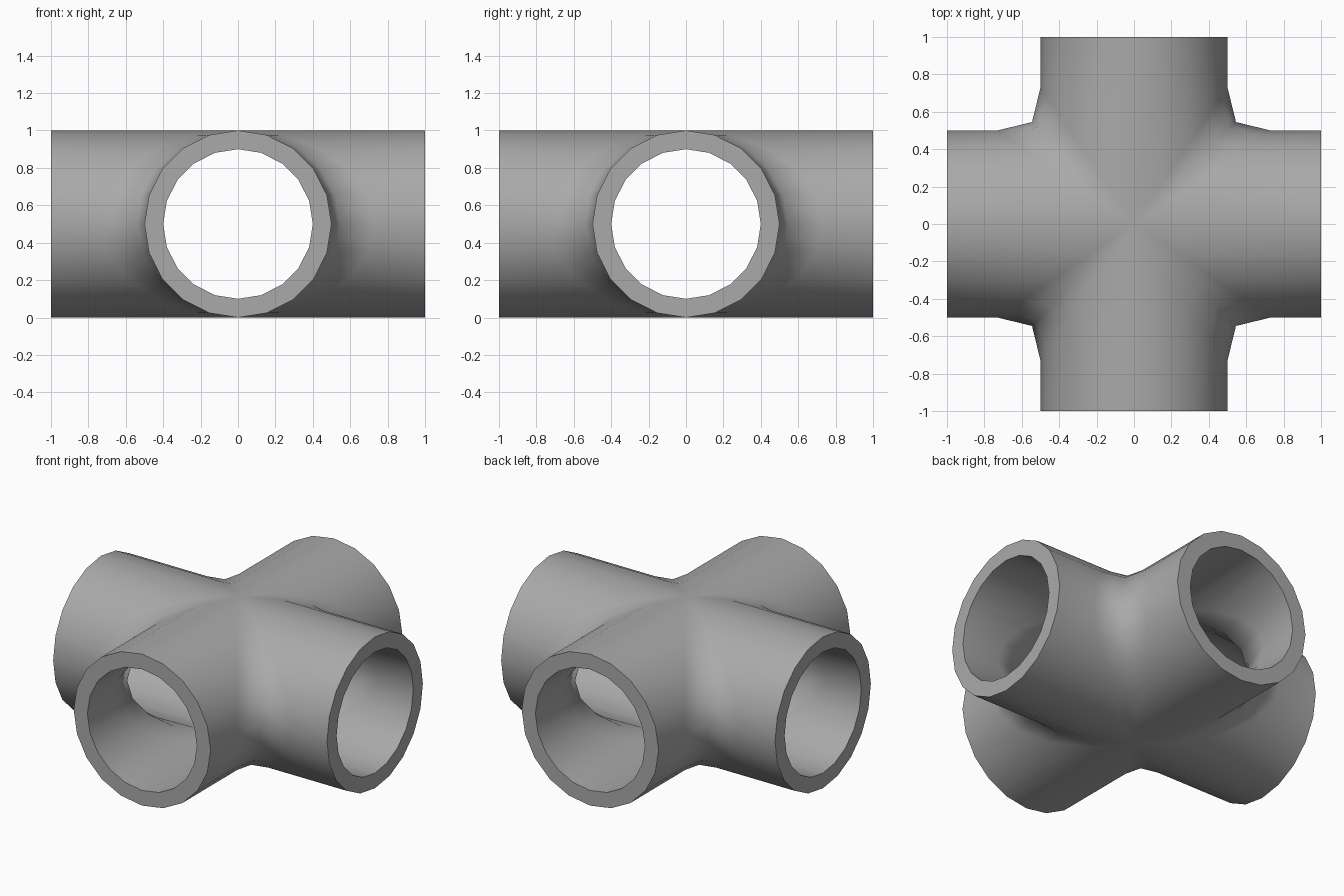
import bpy, bmesh, math
from mathutils import Matrix, Vector

cube = bpy.data.objects.get("Cube")
if cube:
    bpy.data.objects.remove(cube, do_unlink=True)

SIDES = 20
HALF = 1.0
OUTER, INNER = 0.5, 0.4


def quadrant_wall(bm, radius, reach, bulge, turn):
    """Wall sweeping from one arm's end round the filleted corner to the next arm's end."""
    rows = []
    for k in range(SIDES // 2 + 1):
        a = 2 * math.pi * k / SIDES
        w, z = radius * math.sin(a), OUTER + radius * math.cos(a)
        start, mid = w * reach, w * bulge
        path = [(HALF, w), (start, w), (mid, mid), (w, start), (w, HALF)]
        rows.append([bm.verts.new(turn @ Vector((x, y, z))) for x, y in path])
    for upper, lower in zip(rows, rows[1:]):
        for i in range(len(upper) - 1):
            bm.faces.new((upper[i], upper[i + 1], lower[i + 1], lower[i]))
    return rows


bm = bmesh.new()
for q in range(4):
    turn = Matrix.Rotation(q * math.pi / 2, 3, 'Z')
    outside = quadrant_wall(bm, OUTER, 1.46, 1.09, turn)
    inside = quadrant_wall(bm, INNER, 1.825, 1.19, turn)
    # flat ring joining the outer and inner walls at the open ends
    for end in (0, -1):
        for k in range(SIDES // 2):
            bm.faces.new((outside[k][end], outside[k + 1][end],
                          inside[k + 1][end], inside[k][end]))

# weld the quadrants, collapsing the corners at the crown and base
bmesh.ops.remove_doubles(bm, verts=bm.verts, dist=0.0005)
bmesh.ops.recalc_face_normals(bm, faces=bm.faces)
mesh = bpy.data.meshes.new("cross_pipe")
bm.to_mesh(mesh)
bm.free()

pipe = bpy.data.objects.new("cross_pipe", mesh)
bpy.context.scene.collection.objects.link(pipe)

# plain grey finish
grey = bpy.data.materials.new("plain_grey")
grey.use_nodes = True
colour = (0.4, 0.4, 0.4, 1)
grey.diffuse_color = colour
grey.node_tree.nodes["Principled BSDF"].inputs["Base Color"].default_value = colour
mesh.materials.append(grey)

# smooth walls, crisp end rings
bpy.ops.object.select_all(action='DESELECT')
pipe.select_set(True)
bpy.context.view_layer.objects.active = pipe
bpy.ops.object.shade_smooth_by_angle(angle=math.radians(75))
